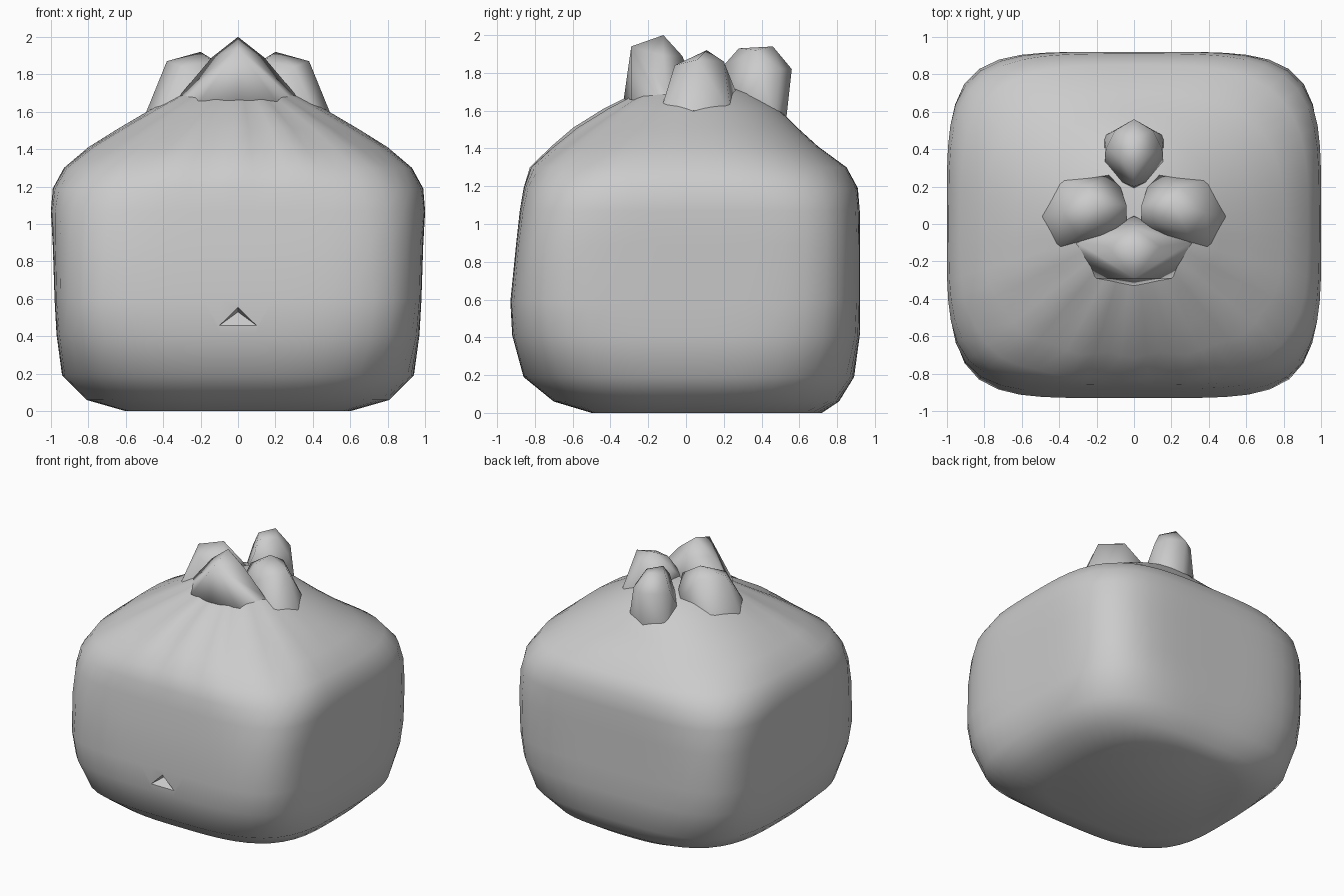
import bpy, bmesh, math
from mathutils import Vector

if "Cube" in bpy.data.objects:
    bpy.data.objects.remove(bpy.data.objects["Cube"])


def finish(name, bm, angle=75):
    bmesh.ops.recalc_face_normals(bm, faces=bm.faces)
    me = bpy.data.meshes.new(name)
    bm.to_mesh(me)
    bm.free()
    ob = bpy.data.objects.new(name, me)
    bpy.context.collection.objects.link(ob)
    if angle:
        bpy.ops.object.select_all(action='DESELECT')
        ob.select_set(True)
        bpy.context.view_layer.objects.active = ob
        bpy.ops.object.shade_smooth_by_angle(angle=math.radians(angle))
    return ob


def hull(name, points, mirror=True, angle=75):
    """Convex lump; mirror adds the points reflected in x."""
    pts = {tuple(p) for p in points}
    if mirror:
        pts |= {(-x if x else 0, y, z) for x, y, z in pts}
    bm = bmesh.new()
    for p in sorted(pts):
        bm.verts.new(p)
    res = bmesh.ops.convex_hull(bm, input=bm.verts)
    loose = [v for v in bm.verts if not v.link_faces]
    bmesh.ops.delete(bm, geom=loose, context='VERTS')
    return finish(name, bm, angle)


# Sack body rings: z, half width, front depth, back depth, squareness, pleat
RINGS = [
    (0.01, 0.60, 0.50, 0.72, 3.0, 0),
    (0.07, 0.81, 0.70, 0.81, 3.2, 0),
    (0.20, 0.94, 0.86, 0.89, 3.6, 0),
    (0.42, 0.97, 0.92, 0.92, 4.5, 0),
    (0.60, 0.98, 0.93, 0.92, 5.0, 0),
    (0.90, 0.99, 0.90, 0.92, 5.0, 0),
    (1.08, 1.00, 0.88, 0.92, 4.5, 0),
    (1.20, 0.99, 0.86, 0.91, 4.0, 0),
    (1.31, 0.93, 0.82, 0.85, 3.4, 0.008),
    (1.42, 0.80, 0.70, 0.70, 2.8, 0.02),
    (1.52, 0.64, 0.58, 0.59, 2.4, 0.03),
    (1.62, 0.47, 0.42, 0.49, 2.1, 0.04),
    (1.70, 0.32, 0.27, 0.36, 2.0, 0.02),
    (1.75, 0.15, 0.14, 0.20, 2.0, 0),
]
SEG = 64
bm = bmesh.new()
loops = []
for z, w, front, back, n, pleat in RINGS:
    ring = []
    for i in range(SEG):
        t = 2 * math.pi * i / SEG
        c, s = math.cos(t), math.sin(t)
        d = back if s > 0 else front
        r = (abs(c / w) ** n + abs(s / d) ** n) ** (-1 / n)
        if s < 0:  # gathered folds on the front of the neck
            r *= 1 + pleat * -s * math.cos(16 * t)
        ring.append(bm.verts.new((r * c, r * s, z)))
    loops.append(ring)
for a, b in zip(loops, loops[1:]):
    for i in range(SEG):
        j = (i + 1) % SEG
        bm.faces.new((a[i], a[j], b[j], b[i]))
bm.faces.new(loops[0][::-1])
bm.faces.new(loops[-1])
body = finish("sack_body", bm, 50)

# Small notch low on the front
cutter = hull("notch_cutter", [(0.22, -1.0, 0.38), (0, -1.0, 0.59), (0, -0.86, 0.54)], True, 0)
cutter.hide_render = True
cutter.hide_set(True)
mod = body.modifiers.new("notch", 'BOOLEAN')
mod.operation = 'DIFFERENCE'
mod.solver = 'EXACT'
mod.object = cutter

# Tied tufts on top: pointed front, two sides, back
hull("front_tuft", [(0, -0.12, 2.0), (0, -0.29, 1.94), (0.14, -0.12, 1.89),
                    (0, -0.02, 1.89), (0.30, -0.10, 1.70), (0.20, -0.29, 1.66),
                    (0, -0.33, 1.66), (0, 0.06, 1.70), (0.36, -0.12, 1.60)])
SIDE = [(0.20, 0.11, 1.92), (0.38, 0.06, 1.87), (0.14, 0.02, 1.87),
        (0.30, -0.06, 1.84), (0.25, 0.20, 1.86), (0.49, 0.04, 1.60),
        (0.42, -0.14, 1.58), (0.40, 0.24, 1.58), (0.04, -0.06, 1.68),
        (0.10, 0.28, 1.66), (0.04, 0.10, 1.82)]
for name, sx in (("right_tuft", 1), ("left_tuft", -1)):
    hull(name, [(sx * x, y, z) for x, y, z in SIDE], False)
hull("back_tuft", [(0, 0.46, 1.94), (0, 0.28, 1.93), (0.08, 0.37, 1.92),
                   (0.15, 0.40, 1.80), (0.10, 0.50, 1.82), (0, 0.56, 1.82),
                   (0, 0.20, 1.84), (0.16, 0.47, 1.55), (0, 0.53, 1.55),
                   (0.16, 0.26, 1.55), (0, 0.18, 1.60)])

# Rest exactly on the ground
for ob in bpy.context.collection.objects:
    ob.location.z -= 0.01 if ob.name in ("sack_body", "notch_cutter") else 0
